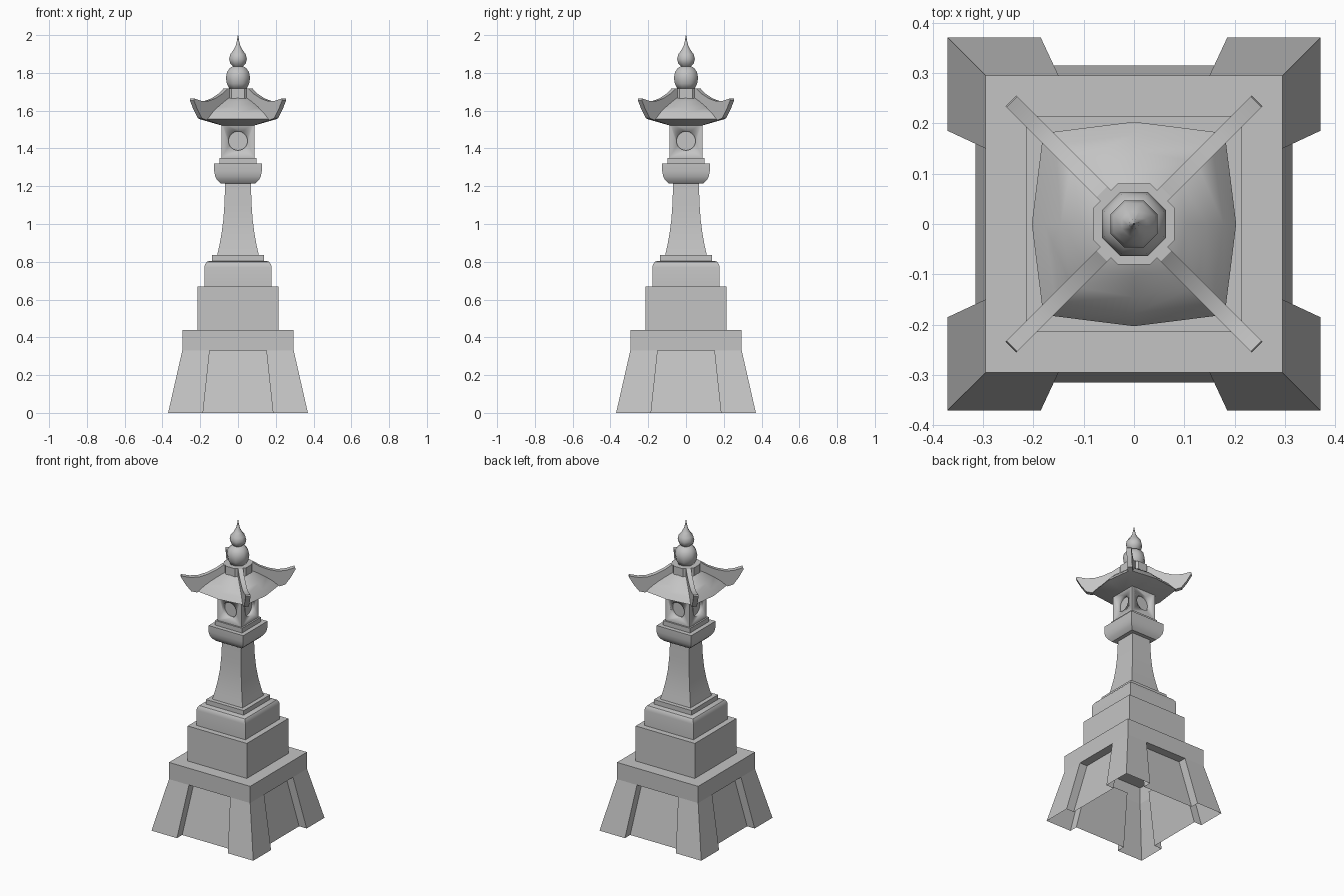
import bpy, bmesh
from math import pi, cos, sin, radians
from mathutils import Matrix, Vector

cube = bpy.data.objects.get("Cube")
if cube:
    bpy.data.objects.remove(cube, do_unlink=True)

STONE = (0.55, 0.55, 0.55, 1)
stone = bpy.data.materials.new("grey_stone")
stone.use_nodes = True
stone.diffuse_color = STONE
stone.node_tree.nodes["Principled BSDF"].inputs["Base Color"].default_value = STONE


def finish(name, bm, angle=30, fix_normals=True):
    """Turn a bmesh into a stone object with sharp edges above the angle."""
    bmesh.ops.remove_doubles(bm, verts=bm.verts, dist=0.0001)
    if fix_normals:
        bmesh.ops.recalc_face_normals(bm, faces=bm.faces)
    mesh = bpy.data.meshes.new(name)
    bm.to_mesh(mesh)
    bm.free()
    mesh.materials.append(stone)
    mesh.shade_smooth()
    mesh.set_sharp_from_angle(angle=radians(angle))
    obj = bpy.data.objects.new(name, mesh)
    bpy.context.collection.objects.link(obj)
    return obj


def loft(bm, rings):
    """Skin a stack of equal rings and cap both ends."""
    loops = [[bm.verts.new(p) for p in ring] for ring in rings]
    n = len(loops[0])
    for low, high in zip(loops, loops[1:]):
        for i in range(n):
            j = (i + 1) % n
            bm.faces.new((low[i], low[j], high[j], high[i]))
    bm.faces.new(loops[0][::-1])
    bm.faces.new(loops[-1])


def turned(name, profile, sides=4, angle=30):
    """Stack of regular polygons; profile holds (half width, height)."""
    bm = bmesh.new()
    rings = []
    for half, z in profile:
        r = half / cos(pi / sides)
        turns = [(2 * i + 1) * pi / sides for i in range(sides)]
        rings.append([(r * cos(a), r * sin(a), z) for a in turns])
    loft(bm, rings)
    return finish(name, bm, angle)


# Hollow flared base: four legs with recessed panels between them
TOP, LEDGE = 0.44, 0.33
bm = bmesh.new()
for k in range(4):
    spin = Matrix.Rotation(k * pi / 2, 3, "Z")

    def face(*points):
        bm.faces.new([bm.verts.new(spin @ Vector(p)) for p in points])

    w, foot, gap_top, gap_foot, inset = 0.295, 0.37, 0.15, 0.185, 0.055
    face((-w, -w, LEDGE), (-gap_top, -w, LEDGE), (gap_top, -w, LEDGE),
         (w, -w, LEDGE), (w, -w, TOP), (-w, -w, TOP))
    face((0, 0, TOP), (-w, -w, TOP), (w, -w, TOP))
    panel_top, panel_foot = inset - w, inset - foot
    face((-gap_foot, panel_foot, 0), (gap_foot, panel_foot, 0),
         (gap_top, panel_top, LEDGE), (-gap_top, panel_top, LEDGE))
    face((-gap_top, panel_top, LEDGE), (gap_top, panel_top, LEDGE),
         (gap_top, -w, LEDGE), (-gap_top, -w, LEDGE))
    for s in (1, -1):
        leg = [(s * gap_foot, -foot, 0), (s * foot, -foot, 0),
               (s * w, -w, LEDGE), (s * gap_top, -w, LEDGE)]
        cheek = [(s * gap_foot, panel_foot, 0), (s * gap_foot, -foot, 0),
                 (s * gap_top, -w, LEDGE), (s * gap_top, panel_top, LEDGE)]
        for quad in (leg, cheek):
            face(*quad[::s])
finish("flared_base", bm, 10, fix_normals=False)

# Stepped plinth and pillar
turned("lower_step", [(0.215, 0.44), (0.215, 0.67)])
turned("rounded_step", [(0.178, 0.67), (0.178, 0.77), (0.175, 0.786),
                        (0.166, 0.799), (0.15, 0.805)])
turned("pillar_plate", [(0.137, 0.805), (0.137, 0.835)])
turned("pillar", [(0.11, 0.835), (0.098, 0.89), (0.087, 0.95), (0.078, 1.02),
                  (0.072, 1.1), (0.068, 1.215)])

# Capital under the lantern
turned("capital", [(0.093, 1.215), (0.11, 1.232), (0.121, 1.253),
                   (0.126, 1.28), (0.126, 1.32)])
turned("lantern_plate", [(0.098, 1.32), (0.098, 1.35)])

# Lantern box with a round recess in every side
box = turned("lantern_box", [(0.088, 1.35), (0.088, 1.54)])
bm = bmesh.new()
for k in range(4):
    place = (Matrix.Rotation(k * pi / 2, 4, "Z")
             @ Matrix.Translation((0, -0.1, 1.44))
             @ Matrix.Rotation(pi / 2, 4, "X"))
    bmesh.ops.create_cone(bm, cap_ends=True, segments=32, radius1=0.05,
                          radius2=0.05, depth=0.07, matrix=place)
cutter = finish("window_cutter", bm)
cutter.hide_render = True
cut = box.modifiers.new("windows", "BOOLEAN")
cut.operation = "DIFFERENCE"
cut.object = cutter
bpy.context.view_layer.update()
carved = bpy.data.meshes.new_from_object(
    box.evaluated_get(bpy.context.evaluated_depsgraph_get()))
box.modifiers.clear()
box.data = carved
bpy.data.objects.remove(cutter, do_unlink=True)

# Domed roof: eight points per ring, (side reach, corner reach, height)
bm = bmesh.new()
rings = []
for side, corner, z in [(0.088, 0.124, 1.522), (0.203, 0.255, 1.555),
                        (0.178, 0.22, 1.588), (0.145, 0.175, 1.62),
                        (0.105, 0.125, 1.65), (0.06, 0.065, 1.68)]:
    ring = []
    for i in range(8):
        r = corner if i % 2 else side
        ring.append((r * cos(i * pi / 4), r * sin(i * pi / 4), z))
    rings.append(ring)
loft(bm, rings)
finish("roof", bm, 40)

# Upswept ridges on the four corners: outline as (reach, height)
outline = [(0.06, 1.66), (0.125, 1.63), (0.175, 1.6), (0.25, 1.55),
           (0.285, 1.56), (0.318, 1.605), (0.346, 1.655), (0.343, 1.665),
           (0.29, 1.652), (0.24, 1.65), (0.185, 1.665), (0.13, 1.69),
           (0.09, 1.718), (0.06, 1.718)]
bm = bmesh.new()
for k in range(4):
    spin = Matrix.Rotation(pi / 4 + k * pi / 2, 3, "Z")
    loft(bm, [[spin @ Vector((r, y, z)) for r, z in outline]
              for y in (-0.015, 0.015)])
finish("roof_ridges", bm)

# Collar and gourd-shaped finial
turned("roof_collar", [(0.08, 1.665), (0.08, 1.718)], 8)
turned("finial", [(0.045, 1.715), (0.059, 1.743), (0.064, 1.775),
                  (0.058, 1.805), (0.043, 1.826), (0.027, 1.835),
                  (0.041, 1.85), (0.047, 1.873), (0.041, 1.898),
                  (0.024, 1.922), (0.011, 1.947), (0.005, 1.975),
                  (0.001, 2.0)], 8, 65)
